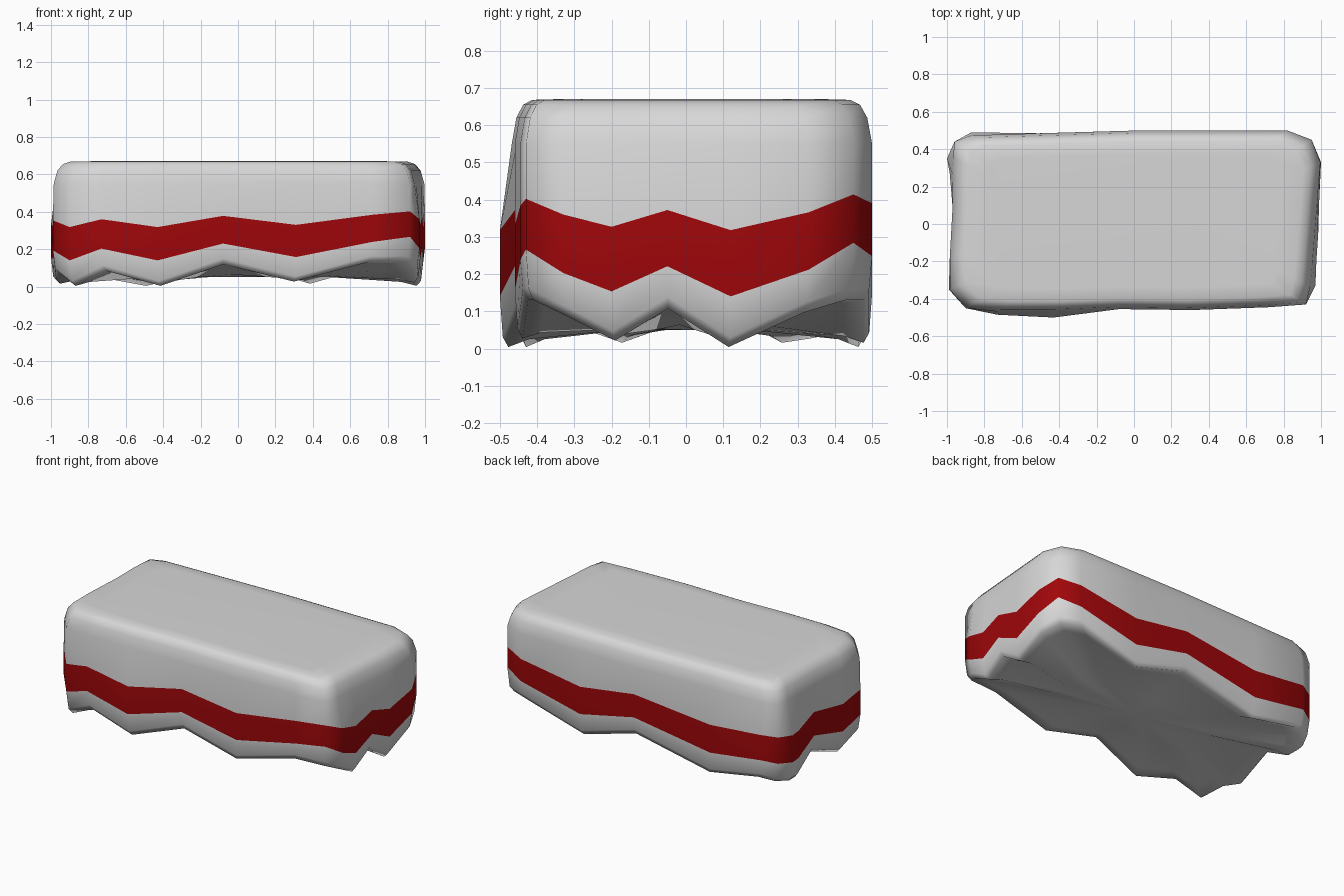
import bpy
import bmesh

cube = bpy.data.objects.get("Cube")
if cube:
    bpy.data.objects.remove(cube, do_unlink=True)


def make_material(name, rgb):
    mat = bpy.data.materials.new(name)
    mat.use_nodes = True
    mat.diffuse_color = (*rgb, 1)
    mat.node_tree.nodes["Principled BSDF"].inputs["Base Color"].default_value = (*rgb, 1)
    return mat


def straighten(x, y):
    """Pull the hem outline in to the box it hangs over."""
    x = min(max(x, -.985 + .05 * max(y, 0)), .97 + .08 * y)
    y = min(max(y, -.468), .5 + .03 * min(x, 0))
    return x, y


# Hem outline, anticlockwise from the front corner: x, y, wave height (0 low, 1 high)
hem = [
    (-.99, -.35, .6), (-.90, -.45, 0), (-.73, -.485, .7), (-.43, -.5, 0),
    (-.08, -.455, 1), (.31, -.46, .2), (.72, -.445, 1.1), (.92, -.43, 1.4),
    (.97, -.33, .7), (.975, -.2, .15), (.985, -.05, .9), (.99, .12, 0),
    (1, .33, .8), (.95, .45, 1.6), (.82, .5, 1.2), (.4, .5, .1),
    (.02, .5, 1), (-.51, .485, 0), (-.87, .49, .55), (-.96, .44, .35),
    (-1, .35, .2), (-.985, .27, .1), (-.97, .09, .9), (-.985, -.18, .1),
]

# Rings from underside to top: shrink, base height, wave share, hangs straight
rings = [
    (.5, .05, .015, False),
    (.12, .025, .09, False),
    (.035, .004, .115, False),
    (.012, .03, .12, False),
    (0, .14, .09, False),     # stripe bottom
    (0, .318, .06, False),    # stripe top
    (0, .55, 0, True),
    (.02, .62, 0, True),
    (.05, .655, 0, True),
    (.09, .668, 0, True),
    (.2, .67, 0, True),
]
STRIPE = 4

bm = bmesh.new()
loops = []
for level, (shrink, base, share, straight) in enumerate(rings):
    loop = []
    for x, y, wave in hem:
        if straight:
            x, y = straighten(x, y)
        if level < STRIPE:
            wave = min(wave, 1.1)
        loop.append(bm.verts.new((x * (1 - shrink), y * (1 - 1.3 * shrink), base + share * wave)))
    loops.append(loop)

# Walls between rings, with the coloured stripe
count = len(hem)
for level, (low, high) in enumerate(zip(loops, loops[1:])):
    for i in range(count):
        j = (i + 1) % count
        face = bm.faces.new((low[i], low[j], high[j], high[i]))
        face.material_index = int(level == STRIPE)

# Top and underside
bm.faces.new(loops[-1])
under = bm.verts.new((0, 0, .05))
for i in range(count):
    bm.faces.new((under, loops[0][(i + 1) % count], loops[0][i]))

mesh = bpy.data.meshes.new("draped_blanket")
bm.to_mesh(mesh)
bm.free()
mesh.materials.append(make_material("light_grey_cloth", (.68, .68, .68)))
mesh.materials.append(make_material("dark_red_stripe", (.35, .002, .003)))
blanket = bpy.data.objects.new("draped_blanket", mesh)
bpy.context.collection.objects.link(blanket)

bpy.context.view_layer.objects.active = blanket
blanket.select_set(True)
bpy.ops.object.shade_smooth_by_angle(angle=1.2)
